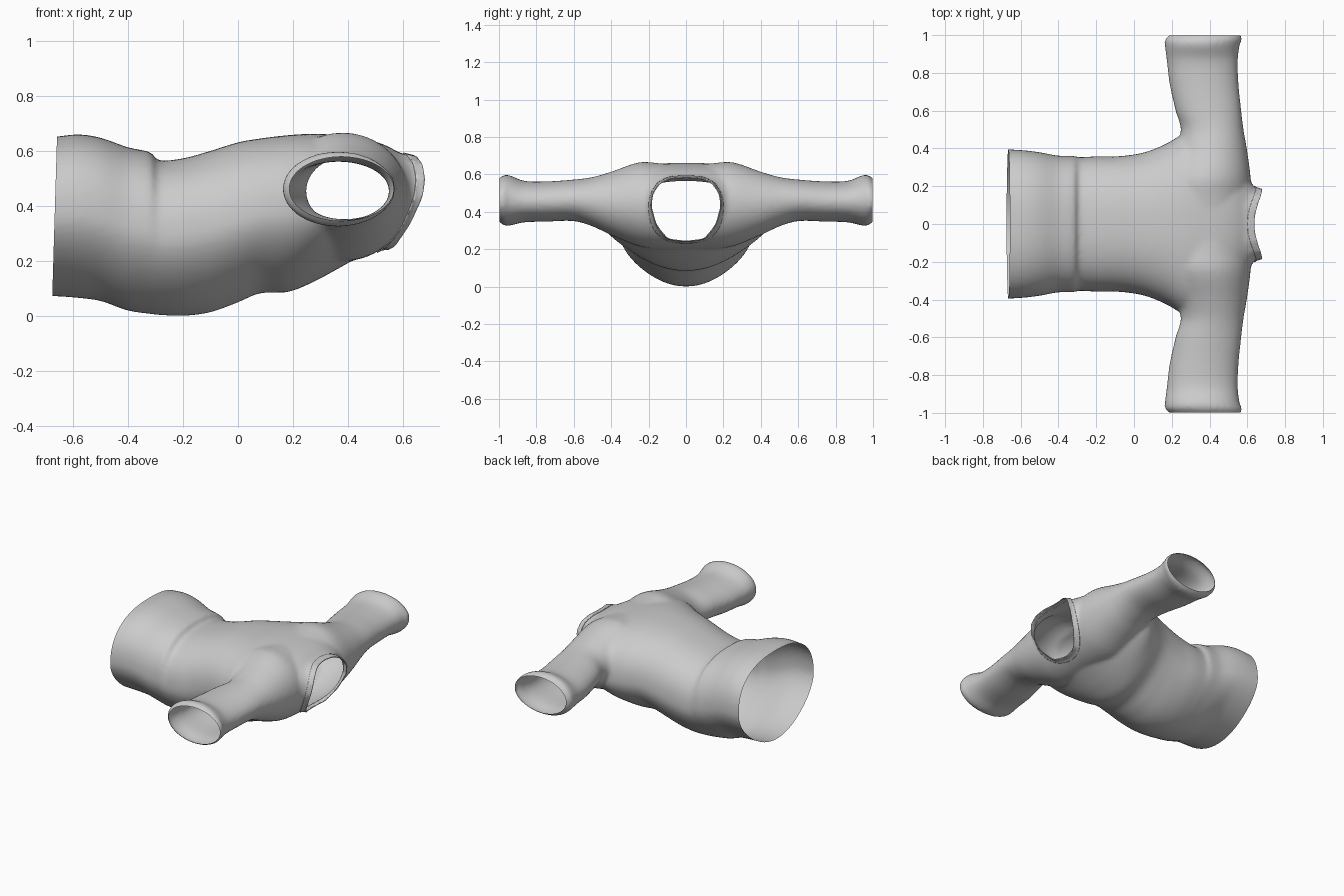
import bpy, bmesh, math

if "Cube" in bpy.data.objects:
    bpy.data.objects.remove(bpy.data.objects["Cube"])

def spline(rows, steps=6):
    """Resample station rows smoothly (Catmull-Rom)."""
    out = []
    for i in range(len(rows) - 1):
        p1, p2 = rows[i], rows[i + 1]
        p0, p3 = rows[max(i - 1, 0)], rows[min(i + 2, len(rows) - 1)]
        for s in range(steps):
            t = s / steps
            h1, h2 = 2*t**3 - 3*t**2 + 1, t**3 - 2*t**2 + t
            h3, h4 = 3*t**2 - 2*t**3, t**3 - t**2
            row = []
            for k in range(len(p1)):
                m1 = (p2[k]-p0[k]) / (p2[0]-p0[0]) * (p2[0]-p1[0])
                m2 = (p3[k]-p1[k]) / (p3[0]-p1[0]) * (p2[0]-p1[0])
                row.append(h1*p1[k] + h2*m1 + h3*p2[k] + h4*m2)
            out.append(row)
    return out + [list(rows[-1])]

def loft(bm, rings):
    vs = [[bm.verts.new(p) for p in r] for r in rings]
    n = len(vs[0])
    for a, b in zip(vs, vs[1:]):
        for i in range(n):
            bm.faces.new((a[i], a[(i+1) % n], b[(i+1) % n], b[i]))
    bm.faces.new(vs[0][::-1])
    bm.faces.new(vs[-1])

def oval(c1, r1, c2, r2, e_top=2.0, e_low=2.0, pinch=0.0, n=72):
    """Rounded outline; pinch narrows the lower half toward its bottom."""
    pts = []
    for i in range(n):
        a = 2*math.pi*i/n
        c, s = math.cos(a), math.sin(a)
        e = e_top if s >= 0 else e_low
        v = math.copysign(abs(s)**(2/e), s)
        w = 1 - pinch*max(-v, 0)**1.5
        pts.append((c1 + r1*w*math.copysign(abs(c)**(2/e), c), c2 + r2*v))
    return pts

bm = bmesh.new()

# Torso stations: x, half width, bottom z, top z (fuller above, tapered below)
torso = [(-.74, .40, .075, .65), (-.66, .395, .072, .652), (-.58, .39, .066, .66),
         (-.5, .38, .055, .648), (-.4, .362, .02, .613), (-.312, .36, .007, .592),
         (-.298, .354, .005, .566), (-.2, .358, .001, .573), (-.1, .358, .014, .6),
         (0, .368, .05, .631), (.08, .387, .083, .645), (.18, .43, .087, .657),
         (.27, .48, .122, .662), (.36, .48, .17, .658), (.45, .43, .22, .647),
         (.53, .34, .25, .623), (.6, .25, .28, .587), (.64, .19, .32, .57)]
loft(bm, [[(x, y, z) for y, z in oval(0, w, (lo+hi)/2, (hi-lo)/2, 2.45, 2.15, .27)]
          for x, w, lo, hi in spline(torso)])

# Sleeve stations: y, rear x, front x, bottom z, top z (one tube across the shoulders)
arm = [(0, .15, .615, .2, .645), (.15, .13, .62, .2, .66), (.25, .15, .617, .215, .664),
       (.4, .22, .597, .275, .614), (.5, .248, .58, .322, .585), (.6, .22, .568, .35, .572),
       (.75, .187, .553, .347, .562), (.87, .173, .55, .343, .566), (.95, .163, .56, .325, .597),
       (.98, .165, .573, .33, .594), (1.0, .19, .565, .35, .575), (1.05, .23, .54, .38, .55)]
half = spline(arm)
full = [[-r[0]] + r[1:] for r in half[:0:-1]] + half
loft(bm, [[(x, y, z) for x, z in oval((a+b)/2, (b-a)/2, (lo+hi)/2, (hi-lo)/2)]
          for y, a, b, lo, hi in full])

# Neck tube
neck = [(0, .583), (.09, .58), (.15, .556), (.19, .5), (.197, .43),
        (.16, .34), (.09, .262), (0, .252)]
outline = neck + [(-y, z) for y, z in neck[-2:0:-1]]
loft(bm, [[(x, y*s, .43 + (z-.43)*s) for y, z in outline]
          for x, s in ((.42, 1.05), (.6, 1.05), (.65, .97), (.78, .82))])
bmesh.ops.recalc_face_normals(bm, faces=bm.faces)

# Fuse the volumes into one cloth surface
me = bpy.data.meshes.new("fused")
bm.to_mesh(me)
bm.free()
src = bpy.data.objects.new("fuse_helper", me)
bpy.context.collection.objects.link(src)
rm = src.modifiers.new("fuse", 'REMESH')
rm.mode, rm.voxel_size = 'VOXEL', .0125
sm = src.modifiers.new("soften", 'SMOOTH')
sm.factor, sm.iterations = .5, 6
bpy.context.view_layer.update()
fused = bpy.data.meshes.new_from_object(src.evaluated_get(bpy.context.evaluated_depsgraph_get()))
bpy.data.objects.remove(src)

def rim_x(v):
    """Curved neck edge: x of the opening for a given y and z."""
    return .633 + 2*min(v.y**2, .25) + .26*(v.z - .58)

def slice_off(b, point, normal):
    bmesh.ops.bisect_plane(b, geom=b.verts[:] + b.edges[:] + b.faces[:],
                           plane_co=point, plane_no=normal, clear_outer=True)

def cut_piece(name, planes, neck_range, thickness=0, swell=0):
    """Keep the +y half inside the cuts, then mirror it."""
    b = bmesh.new()
    b.from_mesh(fused)
    b.normal_update()
    if swell:
        for v, n in [(v, v.normal.copy()) for v in b.verts]:
            v.co += n * swell
    for p, n in planes + [((0, 0, 0), (0, -1, 0))]:
        slice_off(b, p, n)
    # straighten the neck edge, cut it flat, bend it back
    for v in b.verts:
        v.co.x -= rim_x(v.co)
    lo, hi = neck_range
    slice_off(b, (hi, 0, 0), (1, 0, 0))
    slice_off(b, (lo, 0, 0), (-1, 0, 0))
    for v in b.verts:
        v.co.x += rim_x(v.co)
    for f in b.faces:
        f.smooth = True
    m = bpy.data.meshes.new(name)
    b.to_mesh(m)
    b.free()
    o = bpy.data.objects.new(name, m)
    bpy.context.collection.objects.link(o)
    mir = o.modifiers.new("mirror", 'MIRROR')
    mir.use_axis = (False, True, False)
    mir.merge_threshold = .002
    if thickness:
        s = o.modifiers.new("thickness", 'SOLIDIFY')
        s.thickness, s.offset = thickness, -1

# Shirt body with open hem, sleeves and neck
cut_piece("shirt_body", [((-.659, 0, .6), (-1, 0, .03)), ((0, .997, 0), (0, 1, 0))], (-9, 0))
# Neck band, a slightly raised strip around the neck opening
cut_piece("neck_band", [], (-.036, .003), thickness=.006, swell=.004)
